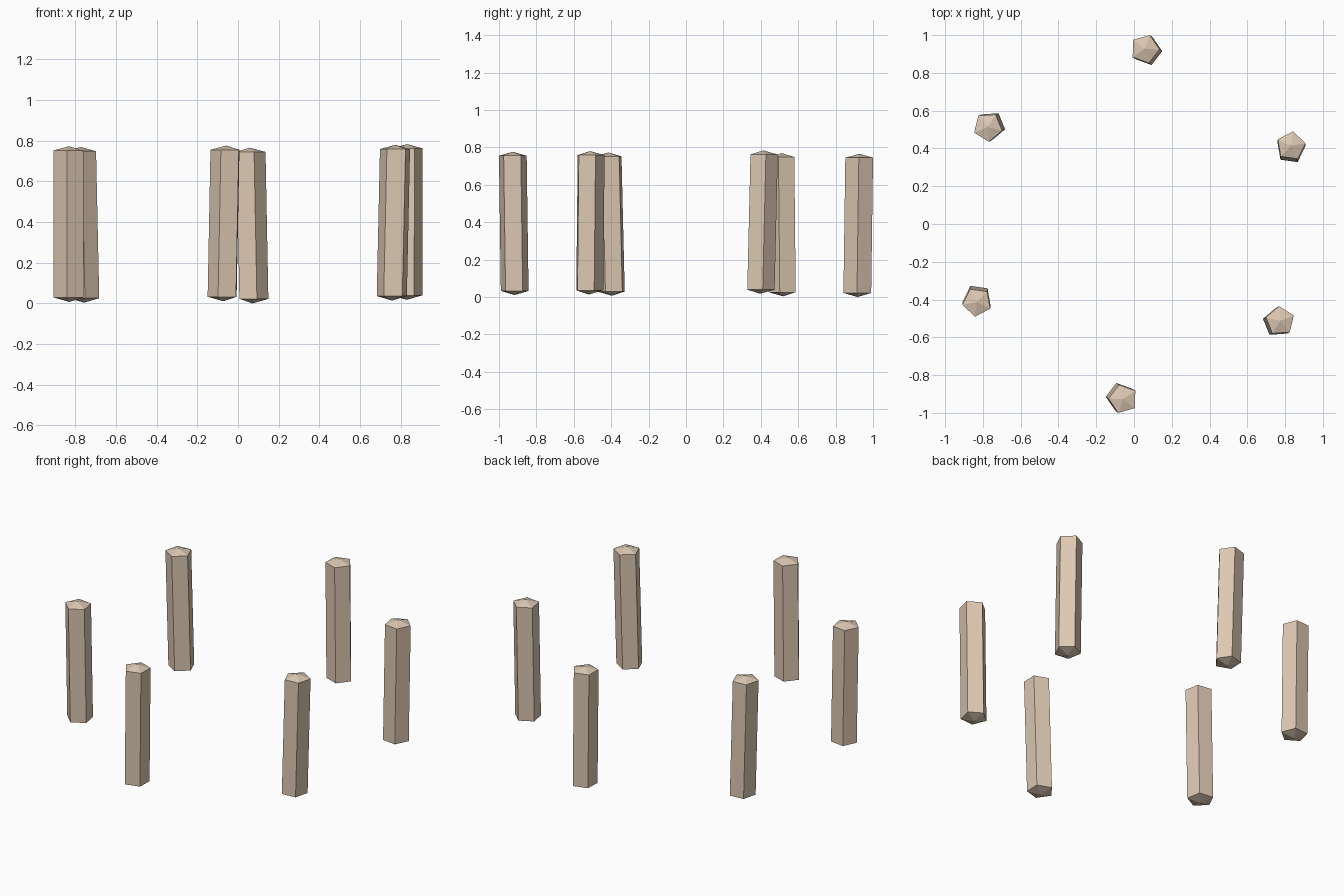
import bpy, bmesh
from math import cos, sin, radians
from mathutils import Vector, Matrix

if "Cube" in bpy.data.objects:
    bpy.data.objects.remove(bpy.data.objects["Cube"])

SIDES, R = 5, 0.078          # five-sided posts
RING, START = 0.924, 86      # ring radius and angle of the first post
LEAN = Vector((0.007, -0.005, 0))   # half the shift from top to foot

mat = bpy.data.materials.new("pale_wood")
mat.diffuse_color = (0.72, 0.58, 0.45, 1)
mat.use_nodes = True
mat.node_tree.nodes["Principled BSDF"].inputs["Base Color"].default_value = mat.diffuse_color


def make_post(name, turn, lift):
    bm = bmesh.new()
    a = radians(START)
    centre = Vector((RING * cos(a), RING * sin(a), 0))
    rings, tips = [], []
    # foot and head rings, each with a shallow pointed tip
    for z, tip, side in ((0.022, 0.0, 1), (0.745, 0.766, -1)):
        c = centre + LEAN * side
        rings.append([bm.verts.new(c + Vector((R * cos(radians(70 + 72 * i)),
                                               R * sin(radians(70 + 72 * i)), z)))
                      for i in range(SIDES)])
        tips.append(bm.verts.new(c + Vector((0, 0, tip))))
    low, high = rings
    for i in range(SIDES):
        j = (i + 1) % SIDES
        bm.faces.new((low[i], low[j], high[j], high[i]))
        bm.faces.new((high[i], high[j], tips[1]))
        bm.faces.new((low[j], low[i], tips[0]))
    bm.transform(Matrix.Translation((0, 0, lift)) @ Matrix.Rotation(radians(turn), 4, 'Z'))
    bmesh.ops.recalc_face_normals(bm, faces=bm.faces)
    me = bpy.data.meshes.new(name)
    bm.to_mesh(me)
    bm.free()
    me.materials.append(mat)
    bpy.context.collection.objects.link(bpy.data.objects.new(name, me))


# six posts around the ring, each a touch higher than the last
for k in range(6):
    make_post(f"post_{k + 1}", 60 * k, 0.0035 * k)
